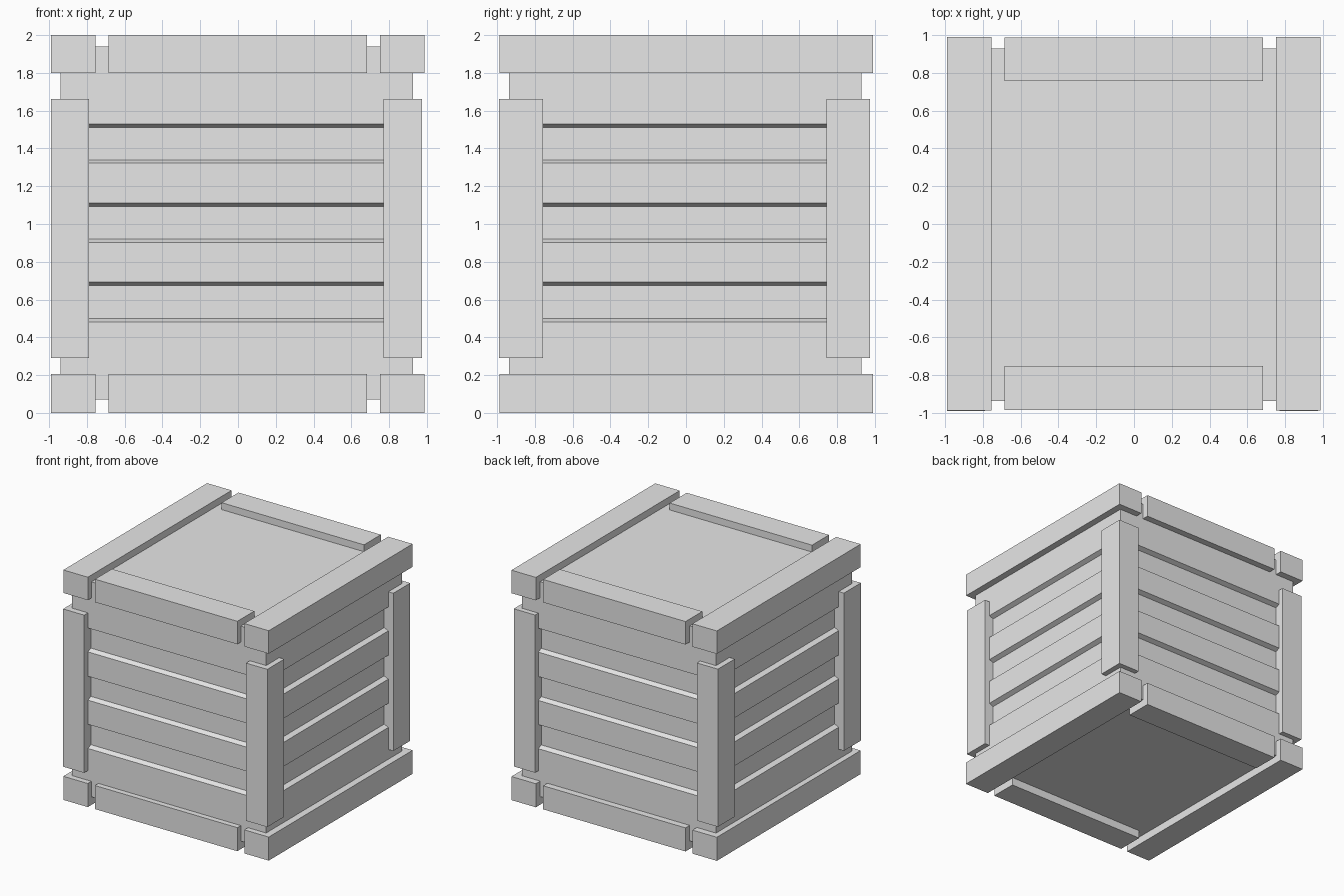
import bpy
import bmesh

cube = bpy.data.objects.get("Cube")
if cube:
    bpy.data.objects.remove(cube, do_unlink=True)

GREY = (0.8, 0.8, 0.8, 1)
grey = bpy.data.materials.new("plain grey")
grey.use_nodes = True
grey.diffuse_color = GREY
grey.node_tree.nodes["Principled BSDF"].inputs["Base Color"].default_value = GREY


def add_object(name, bm):
    bmesh.ops.recalc_face_normals(bm, faces=bm.faces)
    mesh = bpy.data.meshes.new(name)
    bm.to_mesh(mesh)
    bm.free()
    mesh.materials.append(grey)
    obj = bpy.data.objects.new(name, mesh)
    bpy.context.collection.objects.link(obj)


def box(name, xs, ys, zs):
    bm = bmesh.new()
    bmesh.ops.create_cube(bm, size=1)
    for v in bm.verts:
        v.co = [r[0] if c < 0 else r[1] for c, r in zip(v.co, (xs, ys, zs))]
    add_object(name, bm)


# Body: stacked square rings, with three bevelled recessed bands
DEPTH, SLOPE = 0.04, 0.018
rings = [(0.07, 0)]
for low, high in ((0.482, 0.692), (0.902, 1.11), (1.322, 1.53)):
    rings += [(low, 0), (low + SLOPE, DEPTH), (high - SLOPE, DEPTH), (high, 0)]
rings.append((1.94, 0))

bm = bmesh.new()
loops = []
for z, inset in rings:
    x0, x1 = -0.94 + inset, 0.927 - inset
    y0, y1 = -0.937 + inset, 0.93 - inset
    loops.append([bm.verts.new((x, y, z))
                  for x, y in ((x0, y0), (x1, y0), (x1, y1), (x0, y1))])
for a, b in zip(loops, loops[1:]):
    for i in range(4):
        j = (i + 1) % 4
        bm.faces.new((a[i], a[j], b[j], b[i]))
bm.faces.new(loops[0])
bm.faces.new(loops[-1])
add_object("crate_body", bm)

# Rails around the bottom and top
for level, zs in (("bottom", (0, 0.205)), ("top", (1.8, 2))):
    for side, xs in (("right", (-0.99, -0.755)), ("left", (0.752, 0.987))):
        box(f"{level}_{side}_rail", xs, (-0.987, 0.99), zs)
    for side, ys in (("front", (-0.985, -0.752)), ("back", (0.757, 0.988))):
        box(f"{level}_{side}_rail", (-0.687, 0.683), ys, zs)

# Corner posts
for side, xs in (("right", (-0.99, -0.788)), ("left", (0.77, 0.975))):
    for end, ys in (("front", (-0.99, -0.757)), ("back", (0.743, 0.975))):
        box(f"{end}_{side}_post", xs, ys, (0.29, 1.662))
